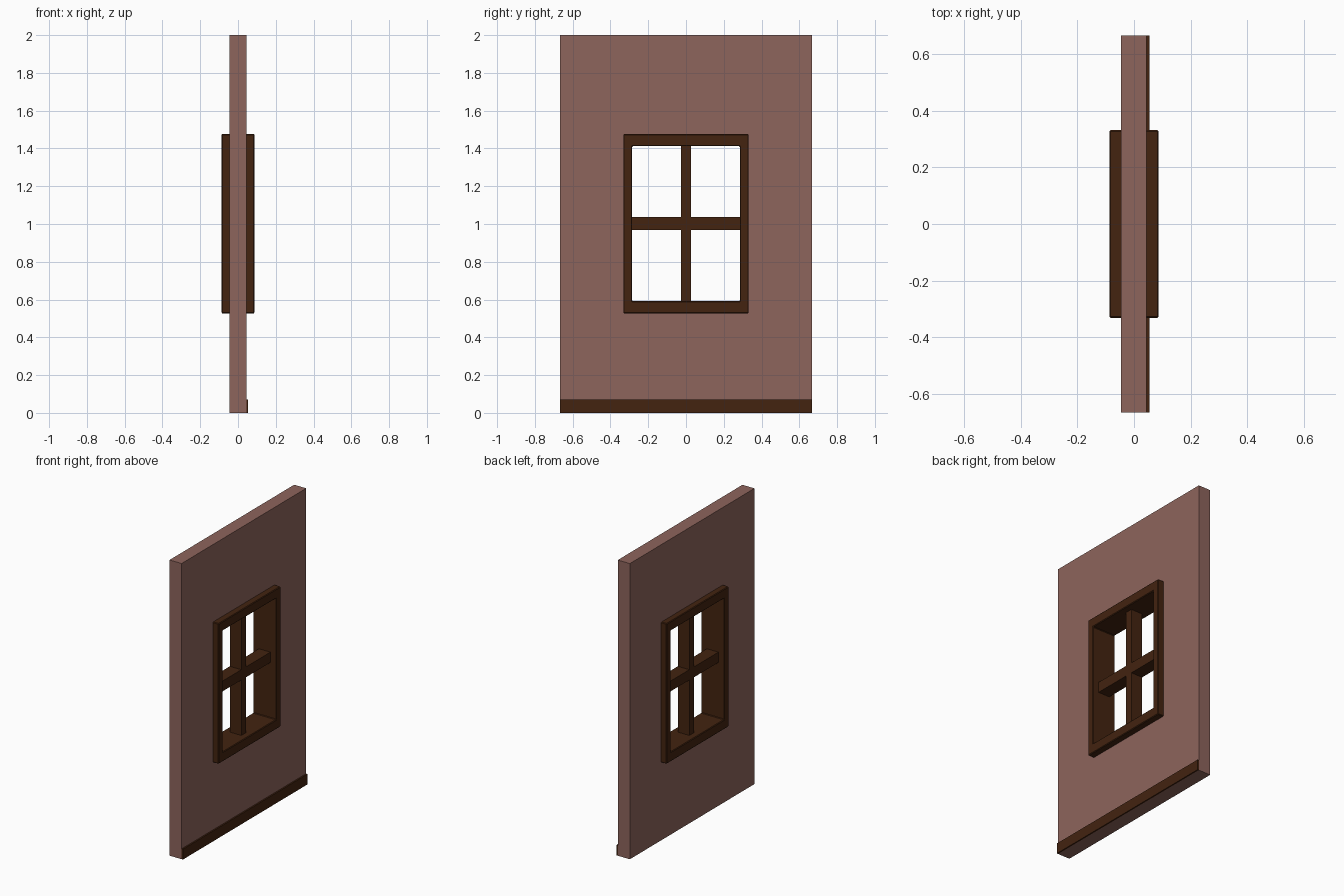
import bpy
import bmesh

cube = bpy.data.objects.get("Cube")
if cube:
    bpy.data.objects.remove(cube, do_unlink=True)


def make_material(name, colour):
    mat = bpy.data.materials.new(name)
    mat.use_nodes = True
    mat.diffuse_color = (*colour, 1)
    mat.node_tree.nodes["Principled BSDF"].inputs["Base Color"].default_value = (*colour, 1)
    return mat


plaster = make_material("dusty rose plaster", (0.27, 0.128, 0.107))
wood = make_material("dark brown wood", (0.056, 0.017, 0.005))


def make_object(name, bm, mat):
    bmesh.ops.recalc_face_normals(bm, faces=bm.faces)
    mesh = bpy.data.meshes.new(name)
    bm.to_mesh(mesh)
    bm.free()
    mesh.materials.append(mat)
    obj = bpy.data.objects.new(name, mesh)
    bpy.context.collection.objects.link(obj)
    return obj


def rectangle(half_width, low, high):
    return [(-half_width, low), (half_width, low), (half_width, high), (-half_width, high)]


def box(name, x0, x1, half_width, low, high, mat):
    bm = bmesh.new()
    face = bm.faces.new([bm.verts.new((x0, y, z)) for y, z in rectangle(half_width, low, high)])
    side = bmesh.ops.extrude_face_region(bm, geom=[face])["geom"]
    bmesh.ops.translate(bm, vec=(x1 - x0, 0, 0),
                        verts=[v for v in side if isinstance(v, bmesh.types.BMVert)])
    return make_object(name, bm, mat)


def panel_with_opening(name, x0, x1, outer, inner, mat):
    """Rectangular ring in the yz plane, solid from x0 to x1."""
    bm = bmesh.new()
    loops = [[bm.verts.new((x, y, z)) for y, z in rectangle(*rect)]
             for rect, x in ((outer, x0), (outer, x1), (inner, x1), (inner, x0))]
    for a, b in zip(loops, loops[1:] + loops[:1]):
        for i in range(4):
            j = (i + 1) % 4
            bm.faces.new((a[i], a[j], b[j], b[i]))
    return make_object(name, bm, mat)


# Wall and skirting board
WALL_BACK, WALL_FRONT = -0.046, 0.044
panel_with_opening("wall", WALL_BACK, WALL_FRONT,
                   (0.666, 0, 2), (0.31, 0.56, 1.445), plaster)
box("skirting_board", WALL_FRONT, 0.054, 0.666, 0, 0.07, wood)

# Window frame passing through the wall, with lightly eased edges
frame = panel_with_opening("window_frame", -0.087, 0.087,
                           (0.331, 0.527, 1.476), (0.285, 0.592, 1.412), wood)
bevel = frame.modifiers.new("eased_edges", 'BEVEL')
bevel.width = 0.004
bevel.segments = 1

# Glazing bars forming the cross
box("vertical_glazing_bar", -0.043, 0.043, 0.026, 0.59, 1.414, wood)
box("horizontal_glazing_bar", -0.043, 0.043, 0.287, 0.967, 1.037, wood)
